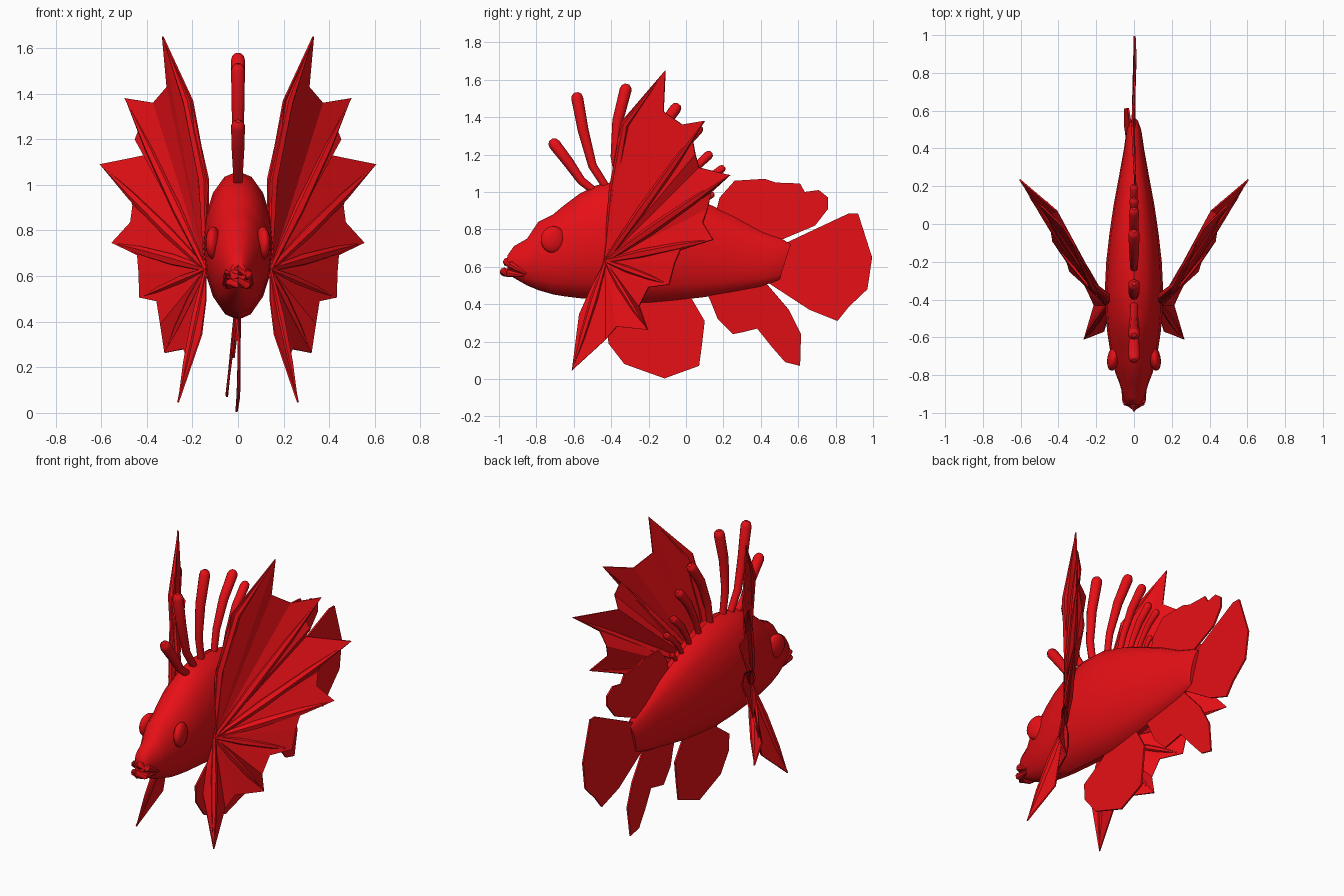
import bpy, math
from mathutils import Vector

if "Cube" in bpy.data.objects:
    bpy.data.objects.remove(bpy.data.objects["Cube"])

red = bpy.data.materials.new("red")
red.diffuse_color = (0.8, 0.005, 0.008, 1)
red.use_nodes = True
red.node_tree.nodes["Principled BSDF"].inputs["Base Color"].default_value = red.diffuse_color


def make(name, verts, faces, smooth=True, thick=0):
    me = bpy.data.meshes.new(name)
    me.from_pydata([tuple(v) for v in verts], [], faces)
    me.materials.append(red)
    ob = bpy.data.objects.new(name, me)
    bpy.context.collection.objects.link(ob)
    if smooth:
        me.shade_smooth()
        me.set_sharp_from_angle(angle=math.radians(40))
    if thick:
        m = ob.modifiers.new("thickness", 'SOLIDIFY')
        m.thickness, m.offset = thick, 0
    return ob


def skin(name, rings):
    n = len(rings[0])
    verts = [v for r in rings for v in r]
    faces = [(i*n + j, i*n + (j+1) % n, (i+1)*n + (j+1) % n, (i+1)*n + j)
             for i in range(len(rings)-1) for j in range(n)]
    faces += [tuple(reversed(range(n))), tuple(range(len(verts)-n, len(verts)))]
    return make(name, verts, faces)


def tube(name, pts, radii, sides=8):
    pts = [Vector(p) for p in pts]
    rings = []
    for i, (p, r) in enumerate(zip(pts, radii)):
        t = (pts[min(i+1, len(pts)-1)] - pts[max(i-1, 0)]).normalized()
        ref = Vector((1, 0, 0)) if abs(t.x) < 0.8 else Vector((0, 0, 1))
        a = t.cross(ref).normalized()
        b = t.cross(a)
        rings.append([p + r*(a*math.cos(k*math.tau/sides) + b*math.sin(k*math.tau/sides))
                      for k in range(sides)])
    return skin(name, rings)


# Body: elliptical sections (y, top, bottom, half width), tail end slanted
sections = [(-.955, .66, .57, .035), (-.92, .71, .54, .055), (-.85, .75, .50, .075),
            (-.79, .84, .475, .098), (-.71, .88, .452, .118), (-.65, .93, .442, .13),
            (-.57, .99, .432, .142), (-.48, 1.035, .425, .15), (-.36, 1.06, .415, .155),
            (-.2, 1.055, .408, .147), (-.05, 1.01, .42, .13), (.1, .945, .438, .108),
            (.25, .875, .465, .08), (.4, .79, .495, .053), (.48, .745, .515, .04),
            (.52, .72, .53, .025)]
rings = []
for y, top, bot, w in sections:
    c, h = (top+bot)/2, (top-bot)/2
    ring = []
    for k in range(16):
        a = k*math.tau/16
        s = math.sin(a)
        slant = (.03*s + .01) if y > .45 else 0
        ring.append((w*math.cos(a), y + slant, c + h*s))
    rings.append(ring)
skin("body", rings)

# Lips
for name, front, mid, end in [
        ("upper_lip", (0, -.955, .625), (.042, -.935, .61), (.06, -.855, .562)),
        ("lower_lip", (0, -.972, .572), (.035, -.95, .566), (.05, -.865, .552))]:
    flip = lambda p: (-p[0], p[1], p[2])
    tube(name, [flip(end), flip(mid), front, mid, end], [.008, .022, .024, .022, .008])

# Eyes
for s, side in ((1, "right"), (-1, "left")):
    bpy.ops.mesh.primitive_uv_sphere_add(segments=16, ring_count=10, radius=1,
                                         location=(s*.108, -.71, .745))
    eye = bpy.context.object
    eye.name = side + "_eye"
    eye.scale = (.033, .068, .072)
    eye.rotation_euler = (0, 0, s*.2)
    eye.data.materials.append(red)
    bpy.ops.object.shade_smooth()

# Pectoral fins: scalloped membrane fanned from the root, one ray to each tip
root = (.14, -.43, .63)
tips = [(.33, -.11, 1.65), (.495, .10, 1.38), (.605, .235, 1.09), (.552, .145, .745),
        (.43, -.09, .505), (.32, -.205, .263), (.263, -.61, .046)]
scallops = [[(.31, -.12, 1.43), (.37, -.02, 1.36)],
            [(.42, .035, 1.28), (.45, .05, 1.2), (.41, .07, 1.13)],
            [(.49, .135, 1.0), (.46, .115, .91), (.47, .09, .835)],
            [(.44, -.03, .69), (.434, -.06, .62)],
            [(.355, -.2, .49), (.34, -.25, .39)],
            [(.237, -.37, .28), (.21, -.43, .21)]]
rim = [(.13, -.41, 1.0), (.2, -.35, 1.37)]
for i, t in enumerate(tips):
    rim.append(t)
    if i < len(scallops):
        rim += scallops[i]
rim += [(.16, -.57, .344), (.14, -.5, .5)]
for s, side in ((1, "right"), (-1, "left")):
    mir = lambda p: Vector((s*p[0], p[1], p[2]))
    make(side + "_pectoral_fin", [mir(root)] + [mir(p) for p in rim],
         [(0, i, i+1) for i in range(1, len(rim))], smooth=False, thick=.008)
    for i, t in enumerate(tips):
        a, b = mir(root), mir(t)
        path = [a.lerp(b, f) for f in (0, .35, .7, 1)]
        if i == 0:
            path[1:3] = [mir((.15, -.385, 1.02)), mir((.222, -.325, 1.36))]
        k = .8 if i > 3 else 1
        tube(f"{side}_pectoral_ray_{i+1}", path, [.012*k, .027*k, .021*k, .001], 6)

# Dorsal spines: club-shaped, paths in (y, z)
spines = [[(-.46, .98), (-.56, 1.06), (-.63, 1.16), (-.715, 1.27)],
          [(-.41, 1.0), (-.5, 1.14), (-.55, 1.33), (-.585, 1.52)],
          [(-.35, 1.0), (-.38, 1.19), (-.365, 1.38), (-.318, 1.565)],
          [(-.24, 1.0), (-.21, 1.17), (-.14, 1.33), (-.045, 1.46)],
          [(-.13, 1.0), (-.09, 1.11), (-.02, 1.24), (.075, 1.345)],
          [(-.04, .97), (-.01, 1.04), (.05, 1.13), (.13, 1.205)],
          [(.03, .94), (.07, 1.01), (.13, 1.08), (.2, 1.13)],
          [(.08, .91), (.1, .94), (.12, .97), (.145, .99)]]
for i, sp in enumerate(spines):
    k = (1, 1, 1, .95, .85, .75, .65, .5)[i]
    p = [Vector((0, y, z)) for y, z in sp]
    d = (p[3] - p[2]).normalized()
    path = p[:3] + [p[3] - d*.02*k, p[3], p[3] + d*.012*k]
    tube(f"dorsal_spine_{i+1}", path, [r*k for r in (.02, .023, .029, .032, .026, .012)], 10)

# Flat median fins: outlines in (y, z), gently waved sideways
fins = {
    "soft_dorsal_fin": [(.15, .85), (.18, .97), (.26, 1.06), (.42, 1.07), (.48, 1.05),
                        (.61, 1.045), (.635, 1.0), (.71, 1.01), (.76, .97), (.76, .91),
                        (.69, .82), (.5, .74), (.35, .74)],
    "tail_fin": [(.43, .69), (.54, .73), (.71, .81), (.87, .885), (.92, .885), (.995, .65),
                 (.97, .48), (.87, .385), (.81, .31), (.66, .37), (.43, .52)],
    "anal_fin": [(.1, .48), (.13, .42), (.17, .32), (.25, .24), (.30, .25), (.38, .27), (.46, .17),
                 (.53, .09), (.61, .07), (.615, .24), (.55, .37), (.43, .51), (.3, .53)],
    "pelvic_fin": [(-.2, .46), (-.28, .39), (-.42, .29), (-.415, .19), (-.33, .08), (-.115, .003),
                   (.07, .07), (.085, .18), (.1, .31), (.03, .43), (0, .46)]}
for name, outline in fins.items():
    sway = .025 if name == "anal_fin" else .01
    verts = [(-sway*max(0, .5 - z)*4 * (name == "anal_fin") + .008*math.sin(9*y), y, z)
             for y, z in outline]
    make(name, verts, [tuple(range(len(verts)))], smooth=False, thick=.01)
